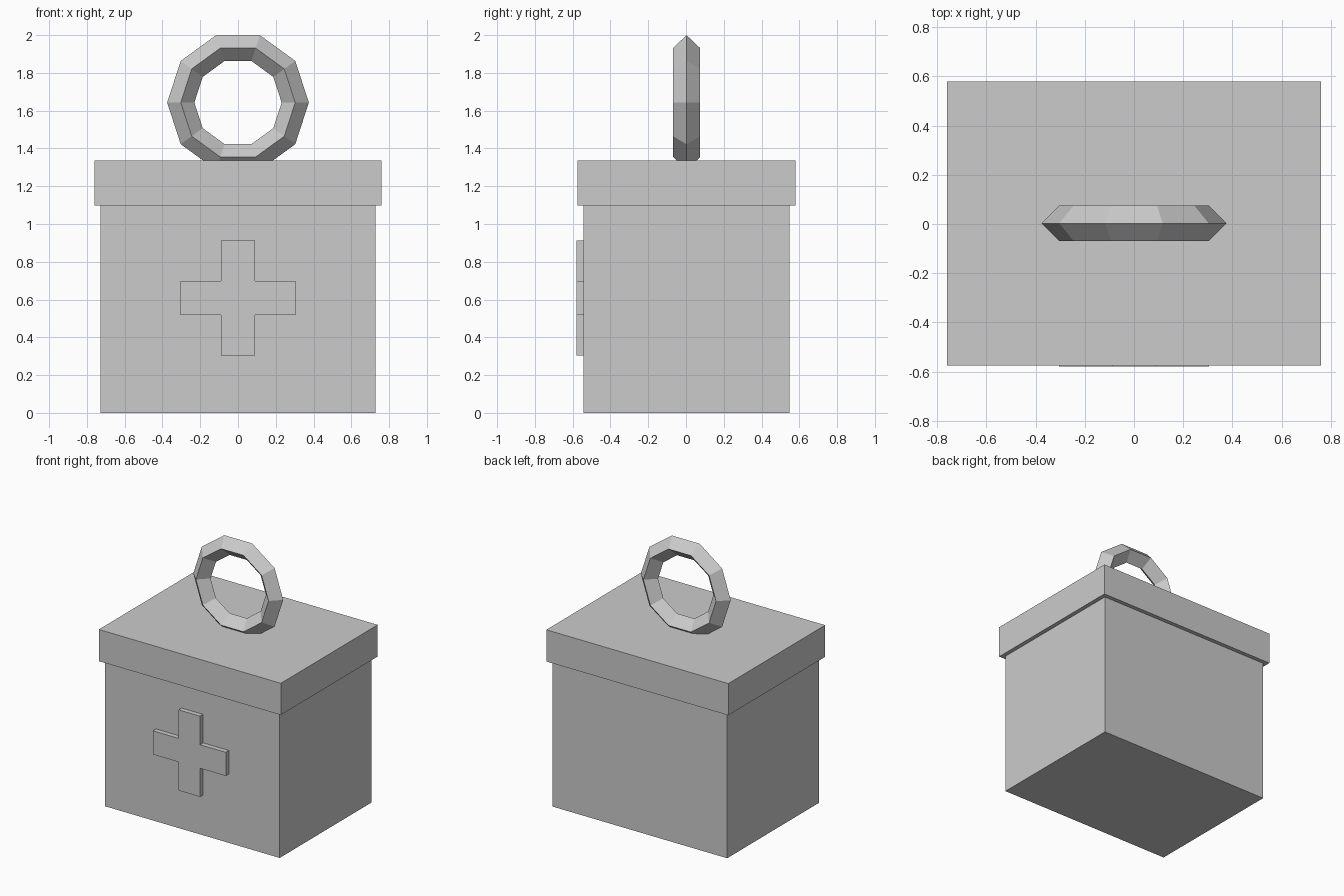
import bpy, bmesh, math
from mathutils import Matrix

if "Cube" in bpy.data.objects:
    bpy.data.objects.remove(bpy.data.objects["Cube"])

grey = bpy.data.materials.new("light_grey")
grey.diffuse_color = (0.6, 0.6, 0.6, 1)
grey.use_nodes = True
grey.node_tree.nodes["Principled BSDF"].inputs["Base Color"].default_value = grey.diffuse_color
Y = 0.003  # box centre, offset so the front emblem fits the overall depth


def make_object(name, bm):
    bmesh.ops.recalc_face_normals(bm, faces=bm.faces)
    mesh = bpy.data.meshes.new(name)
    bm.to_mesh(mesh)
    bm.free()
    mesh.materials.append(grey)
    obj = bpy.data.objects.new(name, mesh)
    bpy.context.collection.objects.link(obj)
    return obj


def box(name, half_x, half_y, z0, z1):
    bm = bmesh.new()
    size = Matrix.Diagonal((2 * half_x, 2 * half_y, z1 - z0, 1))
    bmesh.ops.create_cube(bm, size=1, matrix=Matrix.Translation((0, Y, (z0 + z1) / 2)) @ size)
    return make_object(name, bm)


# Box body and overhanging lid
box("box_body", 0.728, 0.546, 0, 1.098)
box("box_lid", 0.759, 0.577, 1.098, 1.337)

# Raised cross on the front
a, w, zc = 0.304, 0.089, 0.608
quarter = [(a, w), (w, w), (w, a)]
outline = []
for k in range(4):
    c, s = (1, 0, -1, 0)[k], (0, 1, 0, -1)[k]
    outline += [(c * x - s * z, s * x + c * z) for x, z in quarter]
bm = bmesh.new()
face = bm.faces.new([bm.verts.new((x, -0.58, z + zc)) for x, z in outline])
ext = bmesh.ops.extrude_face_region(bm, geom=[face], use_keep_orig=True)
verts = [v for v in ext["geom"] if isinstance(v, bmesh.types.BMVert)]
bmesh.ops.translate(bm, verts=verts, vec=(0, 0.58 - 0.546 + Y, 0))
make_object("front_cross", bm)

# Ten-sided ring handle with a diamond cross-section
major, minor, sides = 0.303, 0.072, 10
bm = bmesh.new()
rings = []
for i in range(sides):
    t = math.tau * i / sides
    ring = []
    for j in range(4):
        p = math.tau * j / 4
        r = major + minor * math.cos(p)
        ring.append(bm.verts.new((r * math.cos(t), Y + minor * math.sin(p), 1.643 + r * math.sin(t))))
    rings.append(ring)
for i in range(sides):
    r0, r1 = rings[i], rings[(i + 1) % sides]
    for j in range(4):
        k = (j + 1) % 4
        bm.faces.new((r0[j], r0[k], r1[k], r1[j]))
make_object("ring_handle", bm)
